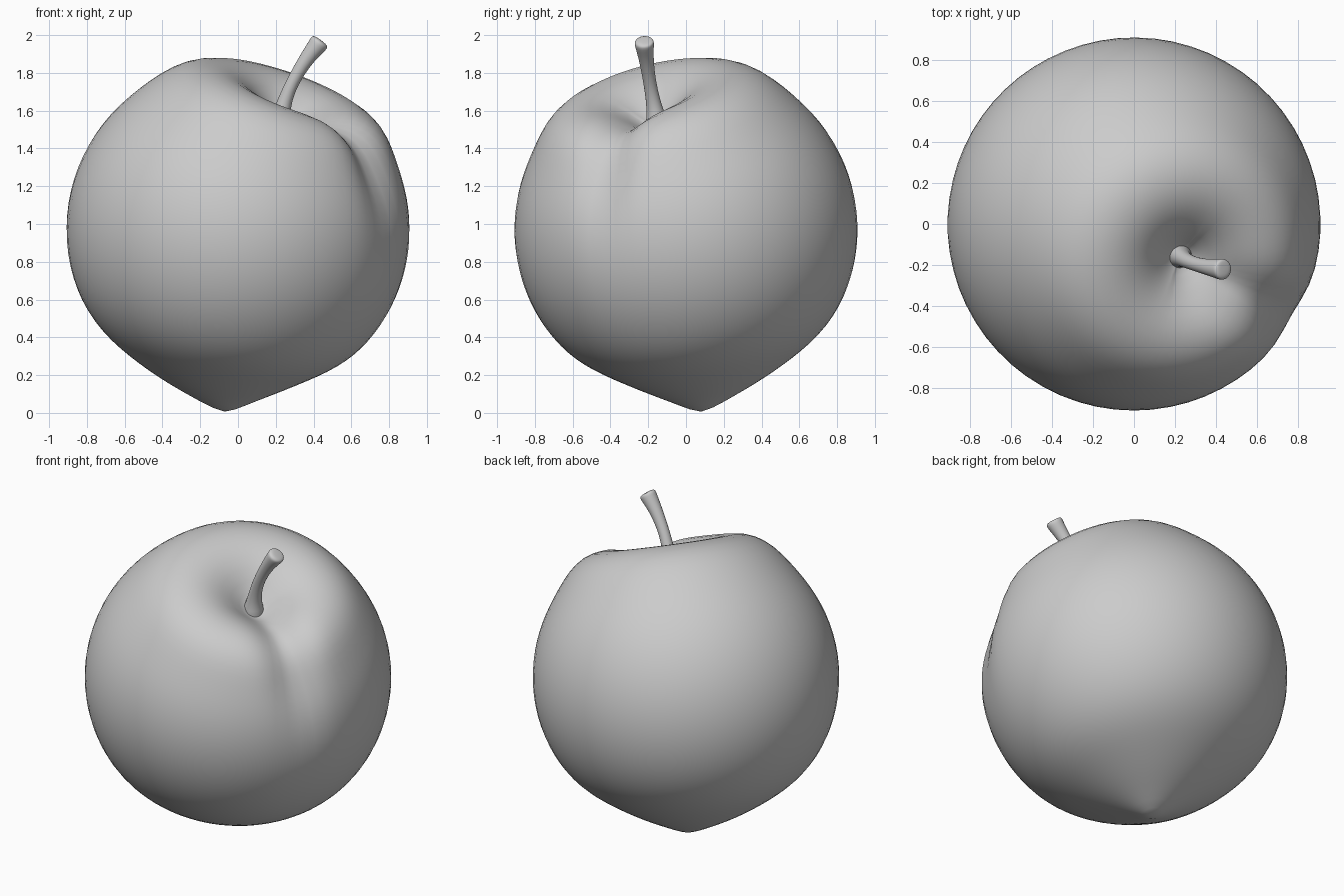
import bpy, bmesh
from math import sin, cos, pi, exp, radians, degrees
from mathutils import Vector

if "Cube" in bpy.data.objects:
    bpy.data.objects.remove(bpy.data.objects["Cube"])


def loft(name, rings, start, end):
    """Skin a list of point rings and close both ends with a pole point."""
    bm = bmesh.new()
    rows = [[bm.verts.new(p) for p in ring] for ring in rings]
    n = len(rows[0])
    a, b = bm.verts.new(start), bm.verts.new(end)
    for i in range(n):
        j = (i + 1) % n
        bm.faces.new((a, rows[0][i], rows[0][j]))
        bm.faces.new((b, rows[-1][j], rows[-1][i]))
        for lo, hi in zip(rows, rows[1:]):
            bm.faces.new((lo[i], hi[i], hi[j], lo[j]))
    bmesh.ops.recalc_face_normals(bm, faces=bm.faces)
    mesh = bpy.data.meshes.new(name)
    bm.to_mesh(mesh)
    bm.free()
    obj = bpy.data.objects.new(name, mesh)
    bpy.context.collection.objects.link(obj)
    for p in mesh.polygons:
        p.use_smooth = True
    return obj


def frame(axis, ref):
    """Two unit vectors square to the axis, the first nearest to ref."""
    u = (ref - axis * ref.dot(axis)).normalized()
    return u, axis.cross(u)


# Fruit: a sphere with bent axis, stem dimple, side groove and pointed tip
CENTRE = Vector((0, 0, 0.97))
TOP = Vector((0.23, -0.165, 0.56)).normalized()
BOTTOM = Vector((-0.07, 0.08, -0.96)).normalized()
GROOVE = Vector((cos(radians(-30)), sin(radians(-30)), 0))


def fruit_radius(t, phi):
    d, b = degrees(t), 180 - degrees(t)
    r = 0.908
    r += 0.025 * exp(-((d - 36) / 12) ** 2)          # rim
    r -= 0.29 * exp(-(d / 17) ** 2)                  # dimple
    r -= 0.028 * exp(-((b - 30) / 18) ** 2)          # taper to the tip
    r += 0.063 * exp(-(b / 9.5) ** 1.5)              # tip
    if cos(phi) > 0:                                 # groove
        side = 0.9 * sin(t) * sin(phi)
        along = min(1, d / 20) * exp(-((d - 25) / 40) ** 2)
        r -= 0.10 * along * exp(-(side / 0.14) ** 2) * cos(phi) ** 0.5
    return r


def fruit_point(t, phi):
    axis = TOP.lerp(-BOTTOM, t / pi).normalized()
    u, v = frame(axis, GROOVE)
    d = axis * cos(t) + (u * cos(phi) + v * sin(phi)) * sin(t)
    return CENTRE + d * fruit_radius(t, phi)


SEG, ROWS = 64, 48
rings = [[fruit_point(pi * k / ROWS, 2 * pi * i / SEG) for i in range(SEG)]
         for k in range(1, ROWS)]
loft("fruit", rings, fruit_point(0, 0), fruit_point(pi, 0))

# Stem: curved tube, flared at both ends with a softly rounded cut
path = [((0.215, -0.150, 1.48), 0.075), ((0.222, -0.155, 1.55), 0.056),
        ((0.238, -0.168, 1.62), 0.041), ((0.268, -0.185, 1.71), 0.035),
        ((0.315, -0.200, 1.80), 0.035), ((0.370, -0.212, 1.885), 0.041),
        ((0.415, -0.219, 1.940), 0.050), ((0.430, -0.221, 1.960), 0.053),
        ((0.436, -0.222, 1.968), 0.048), ((0.439, -0.222, 1.972), 0.034)]
pts = [Vector(p) for p, r in path]
rings = []
for k, (p, r) in enumerate(path):
    axis = (pts[min(k + 1, len(pts) - 1)] - pts[max(k - 1, 0)]).normalized()
    u, v = frame(axis, Vector((0, 1, 0)))
    rings.append([pts[k] + (u * cos(2 * pi * i / 16) + v * sin(2 * pi * i / 16)) * r
                  for i in range(16)])
stem = loft("stem", rings, pts[0], pts[-1] + Vector((0.001, 0, 0.001)))
stem.modifiers.new("smooth", "SUBSURF").levels = 1
stem.modifiers["smooth"].render_levels = 1
